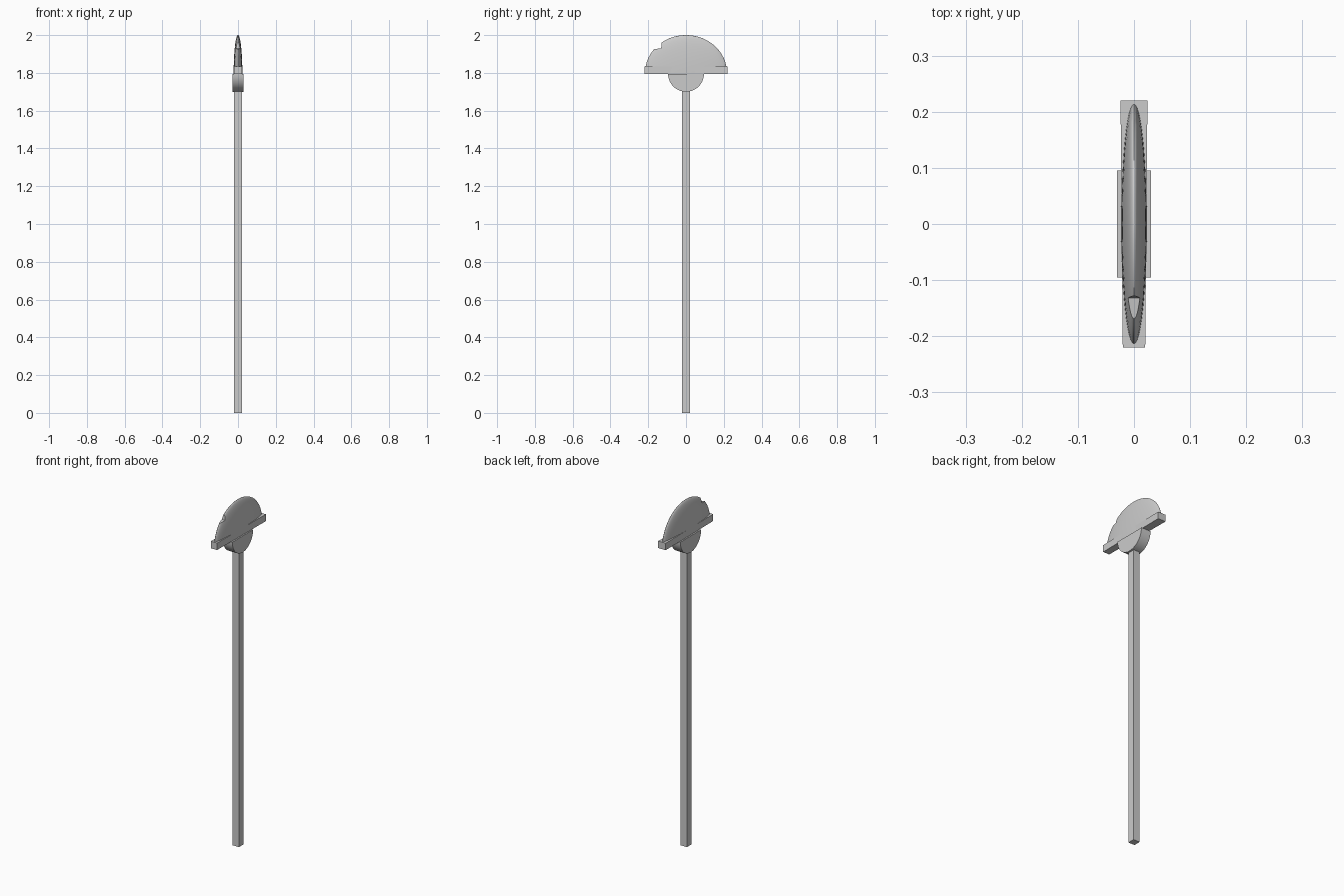
import bpy, bmesh, math

if "Cube" in bpy.data.objects:
    bpy.data.objects.remove(bpy.data.objects["Cube"])


def make(name, bm):
    bmesh.ops.recalc_face_normals(bm, faces=bm.faces[:])
    mesh = bpy.data.meshes.new(name)
    bm.to_mesh(mesh)
    bm.free()
    ob = bpy.data.objects.new(name, mesh)
    bpy.context.collection.objects.link(ob)
    return ob


def prism(name, profile, half):
    """Extrude a (y, z) outline along x; half maps y to the half width."""
    bm = bmesh.new()
    sides = [[bm.verts.new((s * half(y), y, z)) for y, z in profile] for s in (-1, 1)]
    for ring in sides:
        bm.faces.new(ring)
    n = len(profile)
    for i in range(n):
        j = (i + 1) % n
        bm.faces.new((sides[0][i], sides[0][j], sides[1][j], sides[1][i]))
    return make(name, bm)


def rect(y, z0, z1):
    return [(-y, z0), (y, z0), (y, z1), (-y, z1)]


def smooth(ob):
    bpy.ops.object.select_all(action='DESELECT')
    bpy.context.view_layer.objects.active = ob
    ob.select_set(True)
    bpy.ops.object.shade_smooth_by_angle(angle=math.radians(30))


# Square pole
prism("pole", rect(0.02, 0, 1.74), lambda y: 0.02)

# Half-disc collar under the guard
arc = [math.pi + math.pi * i / 24 for i in range(25)]
collar = prism("collar", [(0.095 * math.cos(a), 1.795 + 0.095 * math.sin(a)) for a in arc],
               lambda y: 0.03)
smooth(collar)

# Cross guard, slightly wider towards the back
prism("guard", rect(0.22, 1.795, 1.835), lambda y: 0.022 + 0.002 * y / 0.22)

# Domed blade: upper half of a flattened ellipsoid
bm = bmesh.new()
bmesh.ops.create_uvsphere(bm, u_segments=48, v_segments=32, radius=1)
cut = bmesh.ops.bisect_plane(bm, geom=bm.verts[:] + bm.edges[:] + bm.faces[:],
                             plane_co=(0, 0, 0), plane_no=(0, 0, 1), clear_inner=True)
bmesh.ops.holes_fill(bm, edges=[e for e in bm.edges if e.is_boundary])
for v in bm.verts:
    v.co = (v.co.x * 0.023, v.co.y * 0.217, 1.8 + v.co.z * 0.2)
blade = make("blade", bm)

# Notch in the front of the blade edge
notch = prism("notch_cutter", [(-0.132, 1.93), (-0.126, 1.98), (-0.19, 1.98), (-0.19, 1.923)],
              lambda y: 0.06)
notch.hide_render = True
notch.hide_viewport = True
mod = blade.modifiers.new("notch", 'BOOLEAN')
mod.operation = 'DIFFERENCE'
mod.solver = 'EXACT'
mod.object = notch
bpy.context.view_layer.objects.active = blade
bpy.ops.object.modifier_apply(modifier="notch")
bpy.data.objects.remove(notch)
smooth(blade)
